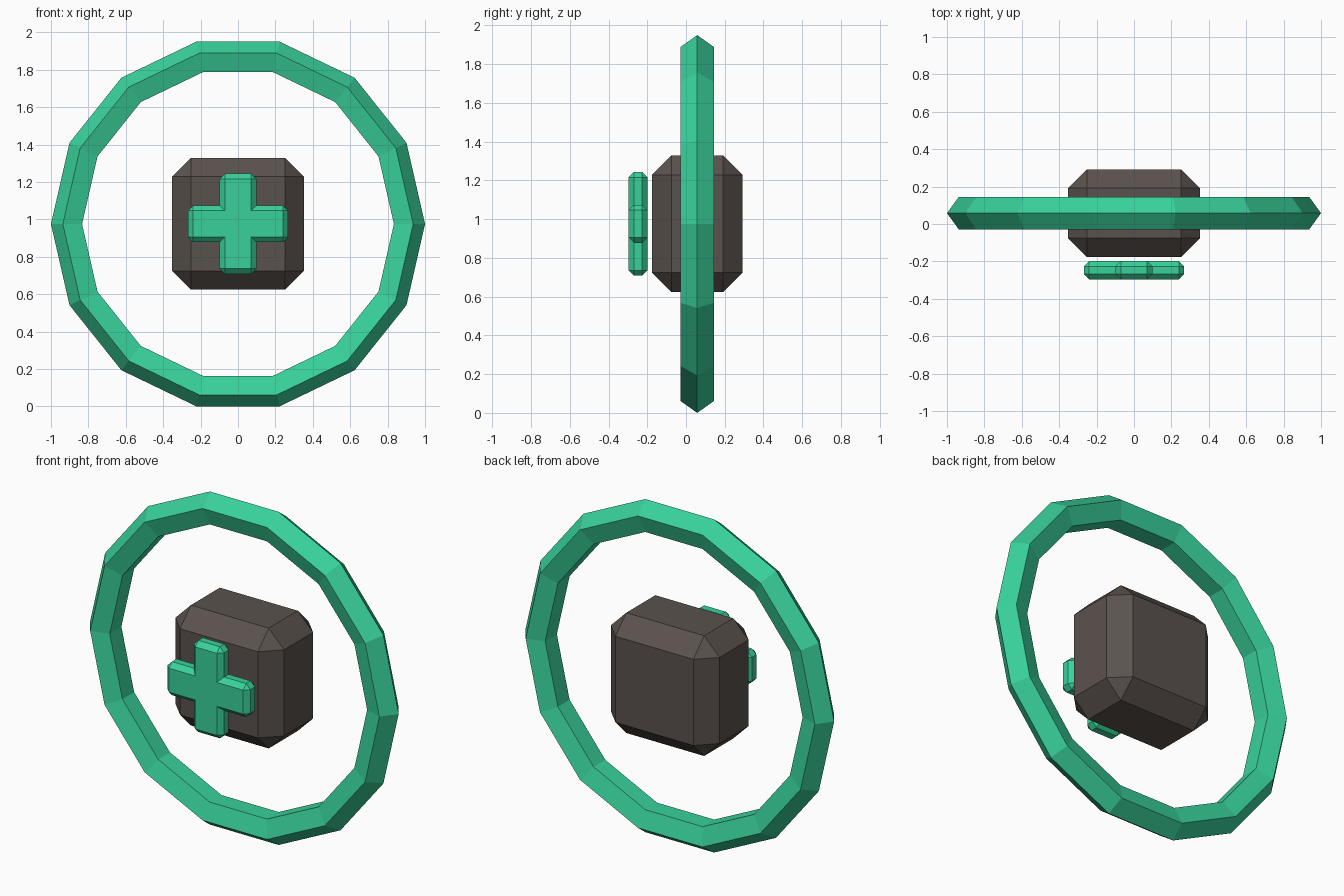
import bpy, bmesh, math
from mathutils import Vector

if "Cube" in bpy.data.objects:
    bpy.data.objects.remove(bpy.data.objects["Cube"])

CENTRE_Z = 0.976
CENTRE_Y = 0.058


def material(name, rgb):
    m = bpy.data.materials.new(name)
    m.diffuse_color = (*rgb, 1.0)
    m.use_nodes = True
    m.node_tree.nodes["Principled BSDF"].inputs["Base Color"].default_value = m.diffuse_color
    return m


green = material("mint green", (0.04, 0.64, 0.33))
brown = material("dark warm grey", (0.102, 0.084, 0.076))


def add_object(name, bm, mat, location):
    bmesh.ops.recalc_face_normals(bm, faces=bm.faces[:])
    mesh = bpy.data.meshes.new(name)
    bm.to_mesh(mesh)
    bm.free()
    mesh.materials.append(mat)
    obj = bpy.data.objects.new(name, mesh)
    obj.location = location
    bpy.context.collection.objects.link(obj)
    return obj


# Ring: fourteen segments with a five-sided section pointing outward
bpy.ops.mesh.primitive_torus_add(
    major_segments=14, minor_segments=5, major_radius=0.908, minor_radius=0.092,
    location=(0, CENTRE_Y, CENTRE_Z - 0.001), rotation=(math.radians(90), 0, 0))
ring = bpy.context.object
ring.name = "ring"
ring.data.materials.append(green)
ring.data.shade_flat()

# Core block: box with wide chamfers
bm = bmesh.new()
bmesh.ops.create_cube(bm, size=1)
bmesh.ops.scale(bm, vec=(0.704, 0.468, 0.704), verts=bm.verts[:])
bmesh.ops.bevel(bm, geom=bm.edges[:], offset=0.1, segments=1,
                affect='EDGES', clamp_overlap=True)
add_object("core_block", bm, brown, (0, CENTRE_Y, CENTRE_Z))

# Cross: extruded plus-shaped outline with chamfered outer edges
W, L, DEPTH = 0.098, 0.268, 0.098
corner = [(L, -W), (L, W), (W, W)]
outline = []
for i in range(4):
    c, s = round(math.cos(i * math.pi / 2)), round(math.sin(i * math.pi / 2))
    outline += [(x * c - z * s, x * s + z * c) for x, z in corner]

bm = bmesh.new()
face = bm.faces.new([bm.verts.new((x, -DEPTH / 2, z)) for x, z in outline])
extruded = bmesh.ops.extrude_face_region(bm, geom=[face], use_keep_orig=True)
moved = [g for g in extruded["geom"] if isinstance(g, bmesh.types.BMVert)]
bmesh.ops.translate(bm, vec=Vector((0, DEPTH, 0)), verts=moved)
bmesh.ops.recalc_face_normals(bm, faces=bm.faces[:])


def is_inner_corner(edge):
    return all(abs(v.co.x) < W + 0.01 and abs(v.co.z) < W + 0.01 for v in edge.verts)


outer_edges = [e for e in bm.edges if not is_inner_corner(e)]
bmesh.ops.bevel(bm, geom=outer_edges, offset=0.028, segments=1,
                affect='EDGES', clamp_overlap=True)
add_object("cross", bm, green, (0, -0.247, CENTRE_Z))
